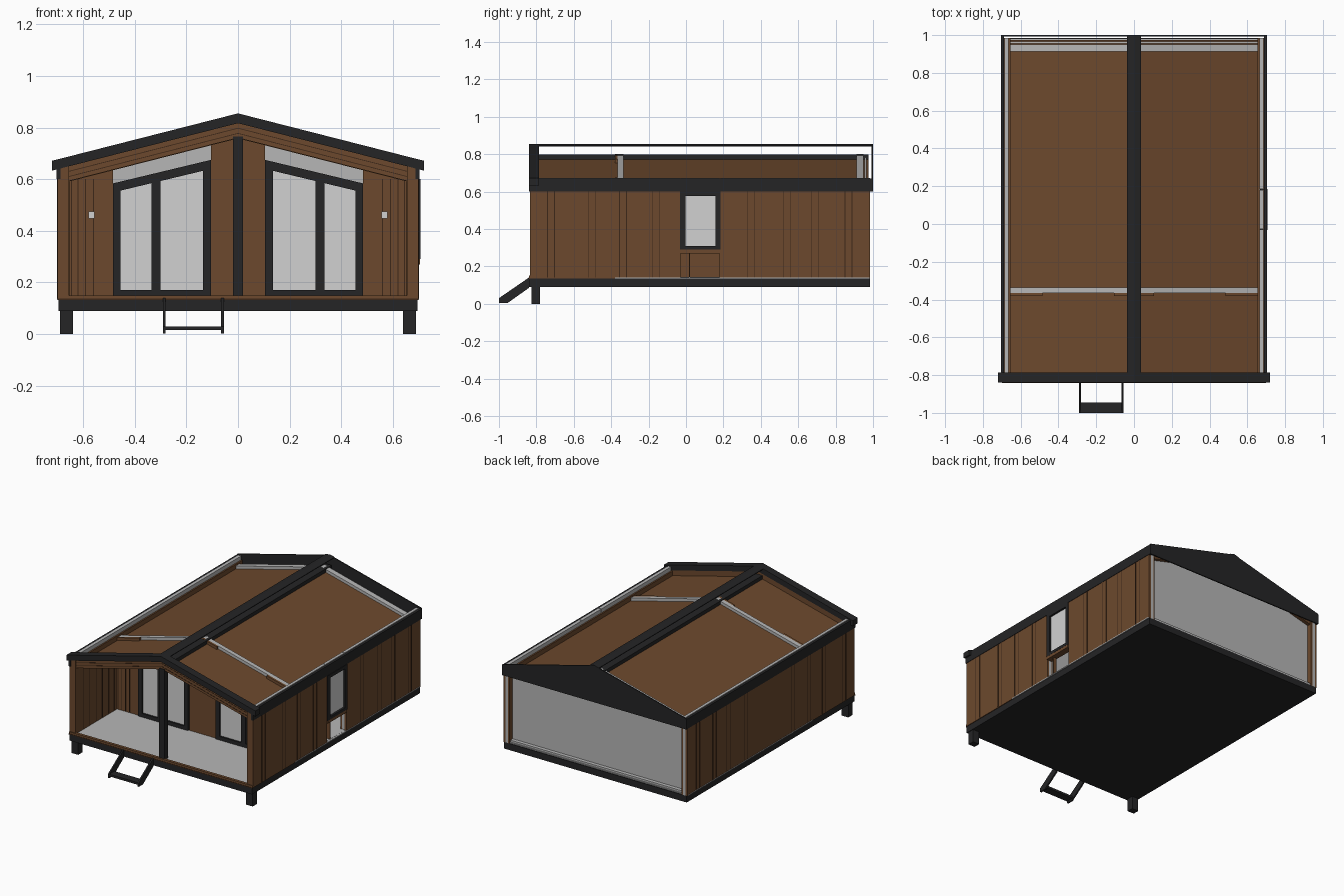
import bpy, bmesh

cube = bpy.data.objects.get("Cube")
if cube:
    bpy.data.objects.remove(cube, do_unlink=True)


def material(name, r, g, b):
    m = bpy.data.materials.new(name)
    m.use_nodes = True
    m.diffuse_color = (r, g, b, 1)
    m.node_tree.nodes["Principled BSDF"].inputs["Base Color"].default_value = (r, g, b, 1)
    return m


BROWN = material("brown wood", 0.15, 0.066, 0.026)
SEAM = material("dark wood seam", 0.045, 0.02, 0.009)
DARK = material("dark trim", 0.018, 0.018, 0.019)
GREY = material("light grey panel", 0.47, 0.47, 0.47)
GLASS = material("pale glass", 0.64, 0.64, 0.64)

SLOPE = 0.255


def prism(name, outline, low, high, mat, axis="y"):
    """Extrude a 2D outline (x, z along y; or y, z along x)."""
    bm = bmesh.new()

    def place(u, v, w):
        return (u, w, v) if axis == "y" else (w, u, v)

    a = [bm.verts.new(place(u, v, low)) for u, v in outline]
    b = [bm.verts.new(place(u, v, high)) for u, v in outline]
    n = len(outline)
    bm.faces.new(a)
    bm.faces.new(b[::-1])
    for i in range(n):
        j = (i + 1) % n
        bm.faces.new((a[i], b[i], b[j], a[j]))
    bmesh.ops.recalc_face_normals(bm, faces=bm.faces)
    me = bpy.data.meshes.new(name)
    bm.to_mesh(me)
    bm.free()
    me.materials.append(mat)
    ob = bpy.data.objects.new(name, me)
    bpy.context.collection.objects.link(ob)
    return ob


def box(name, x, y, z, mat):
    outline = [(x[0], z[0]), (x[1], z[0]), (x[1], z[1]), (x[0], z[1])]
    return prism(name, outline, y[0], y[1], mat)


def band(name, x0, x1, top, drop, y, mat):
    """Strip that follows one roof slope between x0 and x1."""
    t0, t1 = top - SLOPE * abs(x0), top - SLOPE * abs(x1)
    return prism(name, [(x0, t0 - drop), (x1, t1 - drop), (x1, t1), (x0, t0)], y[0], y[1], mat)


def gable(name, half, bottom, top, y, mat):
    """Wall with a pitched top."""
    eave = top - SLOPE * half
    prism(name, [(-half, bottom), (half, bottom), (half, eave), (0, top), (-half, eave)], y[0], y[1], mat)


def sided(s, a, b):
    return tuple(sorted((s * a, s * b)))


# Base, floor and legs
box("base_frame", (-.695, .695), (-.84, .985), (.09, .135), DARK)
box("floor", (-.69, .69), (-.82, .98), (.135, .142), GREY)
box("front_sill", (-.7, .7), (-.84, -.82), (.135, .15), BROWN)
box("front_sill_seam", (-.7, .7), (-.842, -.84), (.132, .137), SEAM)

# Steps
for i, x in enumerate(((-.29, -.28), (-.066, -.055))):
    prism(f"step_stringer_{i}", [(-.84, .14), (-1, .03), (-1, .003), (-.955, .003), (-.84, .085)],
          x[0], x[1], DARK, "x")
box("step_tread", (-.28, -.066), (-1, -.945), (.015, .03), DARK)

# Side walls: cladding outside, grey core, lining inside
WINDOW = (-.03, .18)
FRONT, BACK = -.83, .985
groove_starts = [-.74, -.52, -.355, -.18, .33, .52, .67, .85]
for s, side in ((1, "left"), (-1, "right")):
    box(f"{side}_leg", sided(s, .64, .69), (-.825, -.78), (0, .135), DARK)
    if s > 0:
        parts = [((FRONT, WINDOW[0]), .135), ((WINDOW[1], BACK), .135), (WINDOW, .6)]
    else:
        parts = [((FRONT, BACK), .135)]
    for i, (y, z) in enumerate(parts):
        box(f"{side}_cladding_{i}", sided(s, .685, .7), y, (z, .655), BROWN)
        box(f"{side}_wall_core_{i}", sided(s, .665, .685), (y[0] + .004, y[1]), (z, .672), GREY)
        box(f"{side}_lining_{i}", sided(s, .655, .665), y, (z, .645), BROWN)
    box(f"{side}_wall_front_end", sided(s, .655, .7), (-.835, FRONT), (.135, .65), BROWN)
    box(f"{side}_eave_fascia", sided(s, .687, .703), (-.84, 1), (.6, .669), DARK)
    box(f"{side}_sole_strip", sided(s, .69, .702), (-.38, .98), (.134, .141), GREY)
    for y in groove_starts:
        for k, offset in enumerate((0, .037)):
            box(f"{side}_groove", sided(s, .7, .7015), (y + offset - .002, y + offset + .002),
                (.14, .6), SEAM)
    for y in (-.75, -.68, -.61, -.54, -.47, -.41):
        box(f"{side}_porch_groove", sided(s, .6535, .655), (y - .002, y + .002), (.145, .59), SEAM)

# Side window with the open bay below it
box("side_glass", (.685, .692), (-.005, .16), (.305, .58), GLASS)
for name, y, z in (("front", (-.032, -.002), (.29, .6)), ("back", (.158, .184), (.29, .6)),
                   ("bottom", (-.03, .18), (.29, .31)), ("top", (-.03, .18), (.577, .6))):
    box(f"side_window_{name}", (.668, .706), y, z, DARK)
box("side_window_sill", (.66, .705), (-.03, .18), (.27, .29), BROWN)
box("side_bay_stud", (.665, .69), (.015, .022), (.14, .27), BROWN)

# Front facade
gable("facade_core", .655, .14, .80, (-.365, -.335), GREY)
gable("facade_centre_cladding", .105, .14, .80, (-.38, -.365), BROWN)
for s, side in ((1, "left"), (-1, "right")):
    def slant(x, top):
        return top - .24 * x

    prism(f"{side}_facade_cladding",
          [(s * .485, .14), (s * .655, .14), (s * .655, .8 - SLOPE * .655), (s * .485, .8 - SLOPE * .485)],
          -.38, -.365, BROWN)
    for x in (.56, .59, .62, .645):
        box(f"{side}_facade_groove", sided(s, x - .002, x + .002), (-.3815, -.38), (.145, .6), SEAM)

    # Slanted window with two panes
    prism(f"{side}_front_glass",
          [(s * .13, .165), (s * .46, .165), (s * .46, slant(.46, .69)), (s * .13, slant(.13, .69))],
          -.383, -.375, GLASS)
    for i, (a, b) in enumerate(((.105, .135), (.3, .335), (.455, .485))):
        prism(f"{side}_window_upright_{i}",
              [(s * a, .145), (s * b, .145), (s * b, slant(b, .7)), (s * a, slant(a, .7))],
              -.395, -.36, DARK)
    box(f"{side}_window_bottom", sided(s, .105, .485), (-.395, -.36), (.145, .17), DARK)
    prism(f"{side}_window_top",
          [(s * .105, slant(.105, .665)), (s * .485, slant(.485, .665)),
           (s * .485, slant(.485, .7)), (s * .105, slant(.105, .7))], -.395, -.36, DARK)
    box(f"{side}_wall_lamp", sided(s, .555, .58), (-.395, -.38), (.448, .475), GLASS)

# Back wall and closing gable
gable("back_wall", .655, .14, .80, (.912, .95), GREY)
box("back_ledge", (-.66, .66), (.95, .975), (.14, .155), GREY)
gable("back_gable", .70, .6, .852, (.992, 1), DARK)

# Ceiling and roof trim
for s, side in ((1, "left"), (-1, "right")):
    band(f"{side}_ceiling", 0, s * .655, .78, .022, (-.79, .975), BROWN)
    band(f"{side}_front_fascia", 0, s * .72, .855, .038, (-.84, -.787), DARK)
    band(f"{side}_front_beam", 0, s * .70, .817, .057, (-.825, -.79), BROWN)
    for drop in (.018, .038):
        band(f"{side}_beam_seam", 0, s * .69, .817 - drop, .003, (-.8265, -.825), SEAM)
    band(f"{side}_back_rafter", 0, s * .655, .79, .02, (.955, .965), GREY)
    band(f"{side}_ridge_cap", 0, s * .036, .855, .005, (-.84, 1), DARK)
box("ridge_beam", (-.03, .03), (-.79, .975), (.755, .797), DARK)

# Porch post
box("porch_post", (-.02, .02), (-.83, -.79), (.14, .765), DARK)
